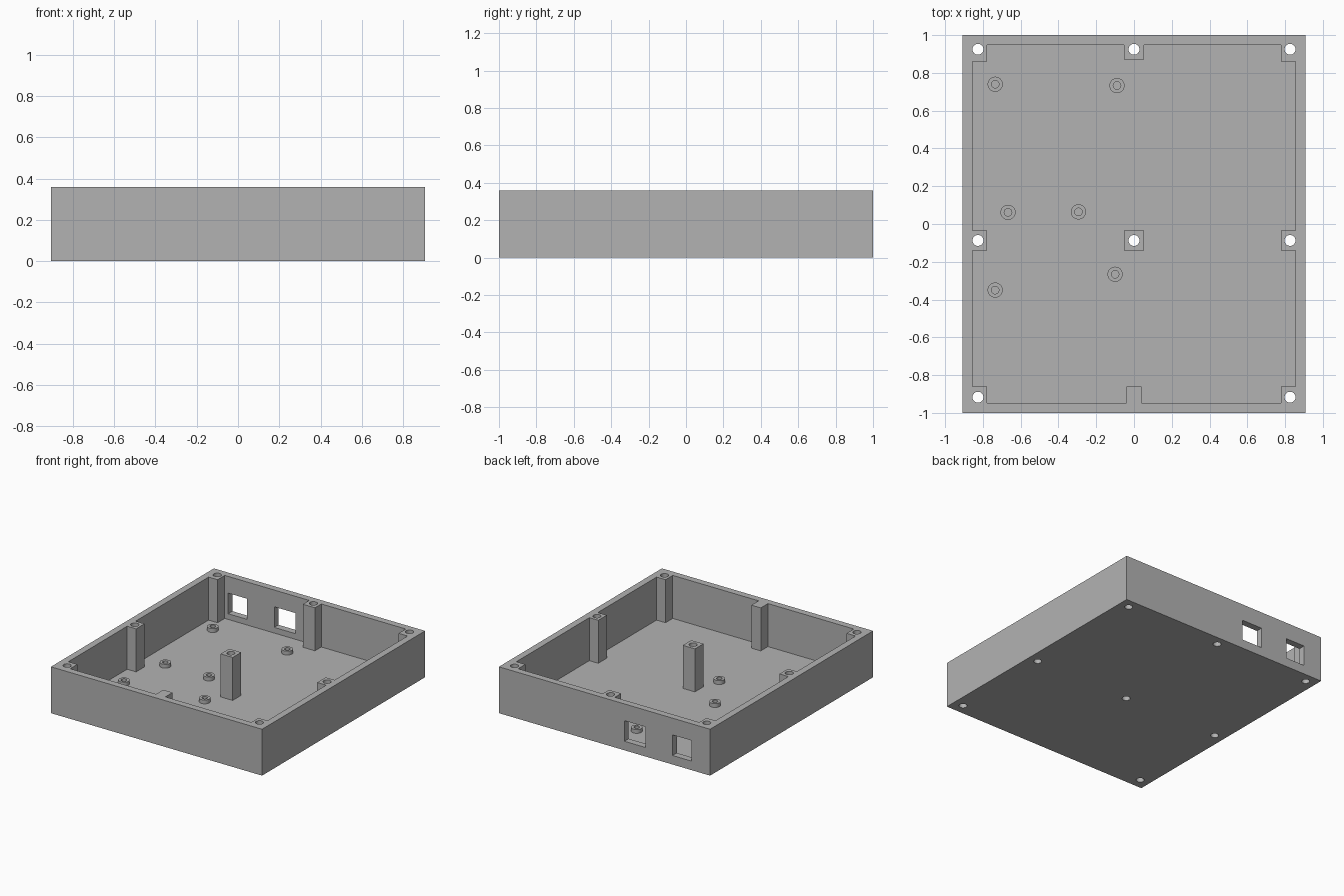
import bpy
import bmesh
from mathutils import Matrix, Vector

if "Cube" in bpy.data.objects:
    bpy.data.objects.remove(bpy.data.objects["Cube"], do_unlink=True)

HALF_X, HALF_Y, HEIGHT = 0.907, 1.0, 0.36
WALL, FLOOR = 0.052, 0.026
POST_X, POST_Y = 0.778, 0.86       # inner faces of the screw posts
MID_Y, MID_HALF = -0.087, 0.052    # middle row of posts
HOLE_R = 0.029

grey = bpy.data.materials.new("plain grey")
grey.use_nodes = True
grey.diffuse_color = (0.45, 0.45, 0.45, 1)
grey.node_tree.nodes["Principled BSDF"].inputs["Base Color"].default_value = (0.45, 0.45, 0.45, 1)


def finish(name, bm):
    bmesh.ops.recalc_face_normals(bm, faces=bm.faces)
    mesh = bpy.data.meshes.new(name)
    bm.to_mesh(mesh)
    bm.free()
    mesh.materials.append(grey)
    obj = bpy.data.objects.new(name, mesh)
    bpy.context.collection.objects.link(obj)
    return obj


def box(name, low, high):
    low, high = Vector(low), Vector(high)
    bm = bmesh.new()
    place = Matrix.Translation((low + high) / 2) @ Matrix.Diagonal((*(high - low), 1))
    bmesh.ops.create_cube(bm, size=1, matrix=place)
    return finish(name, bm)


def cylinder(name, x, y, radius, z0, z1):
    bm = bmesh.new()
    bmesh.ops.create_cone(bm, cap_ends=True, segments=32, radius1=radius, radius2=radius,
                          depth=z1 - z0, matrix=Matrix.Translation((x, y, (z0 + z1) / 2)))
    return finish(name, bm)


def prism(name, outline, z0, z1):
    bm = bmesh.new()
    face = bm.faces.new([bm.verts.new((x, y, z0)) for x, y in outline])
    top = bmesh.ops.extrude_face_region(bm, geom=[face])["geom"]
    bmesh.ops.translate(bm, vec=(0, 0, z1 - z0),
                        verts=[v for v in top if isinstance(v, bmesh.types.BMVert)])
    return finish(name, bm)


def cut(obj, cutters):
    for cutter in cutters:
        cutter.hide_render = True
        mod = obj.modifiers.new("cut", 'BOOLEAN')
        mod.operation, mod.solver, mod.object = 'DIFFERENCE', 'EXACT', cutter
    bpy.context.view_layer.update()
    graph = bpy.context.evaluated_depsgraph_get()
    mesh = bpy.data.meshes.new_from_object(obj.evaluated_get(graph))
    obj.modifiers.clear()
    obj.data = mesh
    for cutter in cutters:
        bpy.data.objects.remove(cutter, do_unlink=True)


def smooth(obj):
    bpy.ops.object.select_all(action='DESELECT')
    obj.select_set(True)
    bpy.context.view_layer.objects.active = obj
    bpy.ops.object.shade_smooth_by_angle(angle=0.6)


# Cavity outline: half of it, stepping around the posts, then mirrored
in_x, in_y = HALF_X - WALL, HALF_Y - WALL
front_half, back_half, back_post_y = 0.04, 0.052, 0.87
half = [
    (front_half, -POST_Y), (front_half, -in_y), (POST_X, -in_y), (POST_X, -POST_Y),
    (in_x, -POST_Y), (in_x, MID_Y - MID_HALF), (POST_X, MID_Y - MID_HALF),
    (POST_X, MID_Y + MID_HALF), (in_x, MID_Y + MID_HALF), (in_x, POST_Y),
    (POST_X, POST_Y), (POST_X, in_y), (back_half, in_y), (back_half, back_post_y),
]
outline = half + [(-x, y) for x, y in reversed(half)]
cavity = prism("cavity_cutter", outline, FLOOR, HEIGHT + 0.1)

# Screw holes through the posts and two windows in the back wall
screw_spots = [(s * 0.826, y) for s in (-1, 1) for y in (-0.917, MID_Y, 0.925)] + [(0, 0.925)]
cutters = [cavity]
for x, y in screw_spots + [(0, MID_Y)]:
    cutters.append(cylinder("hole_cutter", x, y, HOLE_R, -0.1, HEIGHT + 0.1))
for x0, x1 in ((-0.352, -0.172), (-0.748, -0.585)):
    cutters.append(box("window_cutter", (x0, 0.9, 0.07), (x1, 1.1, 0.23)))

tray = box("case_tray", (-HALF_X, -HALF_Y, 0), (HALF_X, HALF_Y, HEIGHT))
cut(tray, cutters)
smooth(tray)

# Free-standing middle post
post = box("center_post", (-MID_HALF, MID_Y - MID_HALF, FLOOR), (MID_HALF, MID_Y + MID_HALF, HEIGHT))
cut(post, [cylinder("hole_cutter", 0, MID_Y, HOLE_R, -0.1, HEIGHT + 0.1)])
smooth(post)

# Hollow board standoffs on the floor
standoffs = [(-0.735, 0.74), (-0.09, 0.733), (-0.667, 0.062),
             (-0.294, 0.064), (-0.1, -0.266), (-0.735, -0.35)]
for i, (x, y) in enumerate(standoffs, 1):
    standoff = cylinder(f"standoff_{i}", x, y, 0.04, FLOOR, 0.056)
    cut(standoff, [cylinder("bore_cutter", x, y, 0.02, 0, 0.1)])
    smooth(standoff)
